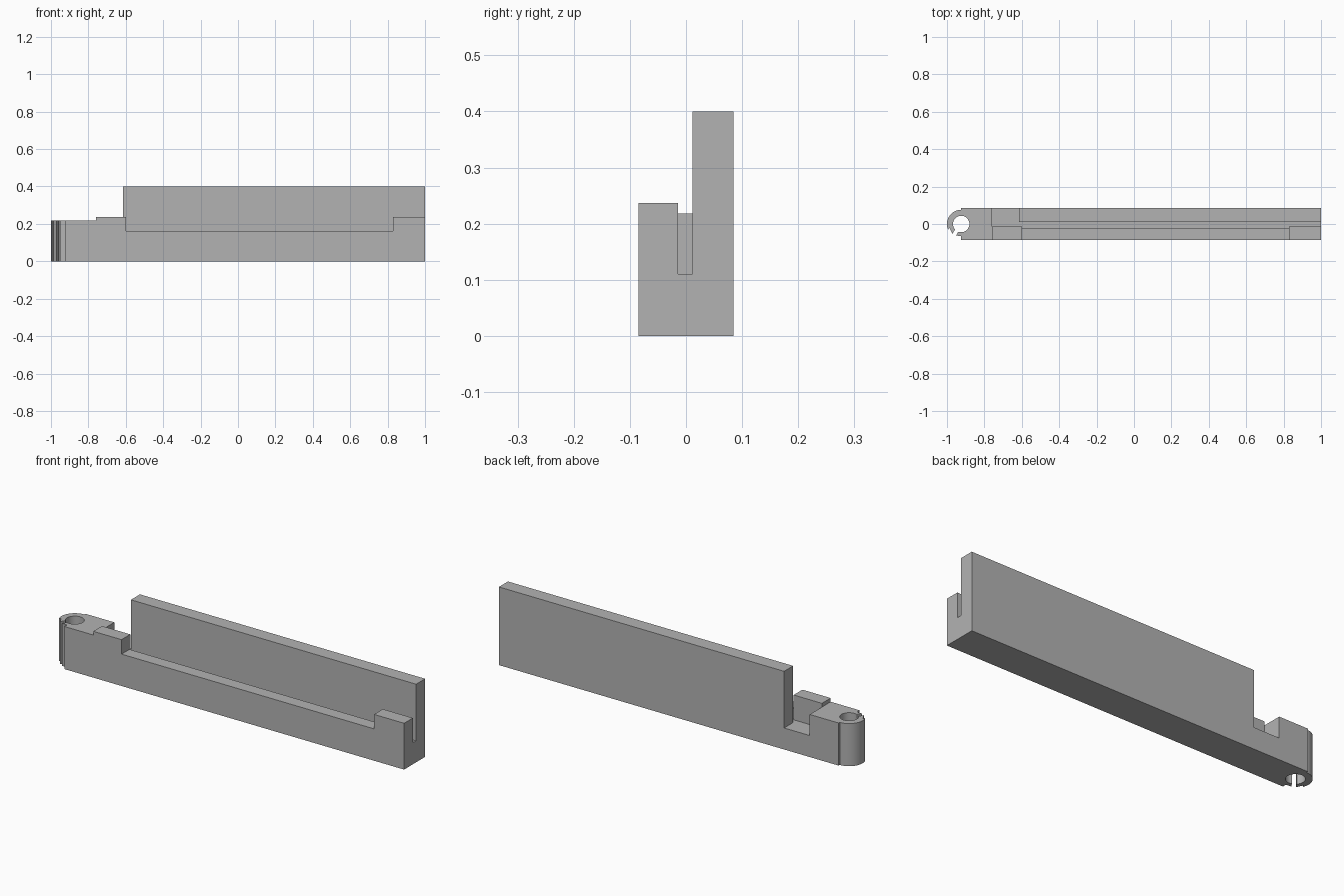
import bpy
import bmesh
from math import sin, cos, radians

default_cube = bpy.data.objects.get("Cube")
if default_cube:
    bpy.data.objects.remove(default_cube, do_unlink=True)

grey = bpy.data.materials.new("plain_grey")
grey.use_nodes = True
colour = (0.45, 0.45, 0.45, 1)
grey.diffuse_color = colour
grey.node_tree.nodes["Principled BSDF"].inputs["Base Color"].default_value = colour


def prism(name, outline, bottom, top):
    """Extrude a closed plan outline between two heights."""
    bm = bmesh.new()
    face = bm.faces.new([bm.verts.new((x, y, bottom)) for x, y in outline])
    lifted = bmesh.ops.extrude_face_region(bm, geom=[face])["geom"]
    verts = [v for v in lifted if isinstance(v, bmesh.types.BMVert)]
    bmesh.ops.translate(bm, verts=verts, vec=(0, 0, top - bottom))
    bmesh.ops.recalc_face_normals(bm, faces=bm.faces)
    mesh = bpy.data.meshes.new(name)
    bm.to_mesh(mesh)
    bm.free()
    mesh.materials.append(grey)
    obj = bpy.data.objects.new(name, mesh)
    bpy.context.collection.objects.link(obj)
    return obj


def arc(radius, start, end, steps):
    """Points around the hinge centre, angles in degrees."""
    angles = [radians(start + (end - start) * i / steps) for i in range(steps + 1)]
    return [(HINGE_X + radius * cos(a), radius * sin(a)) for a in angles]


HINGE_X = -0.924
HALF = 0.085      # half thickness of the bar
FLOOR = 0.11      # slot floor
SLOT_FRONT, SLOT_BACK = -0.014, 0.012
HIGH = 0.6        # above everything

# Plan outline: straight bar ending in an open hinge clip
outline = [(1, -HALF), (1, HALF), (HINGE_X, HALF)]
outline += arc(0.076, 90, 203, 24)
outline += [(-0.987, -0.021), (-0.971, -0.053)]
outline += arc(0.044, 222, -110, 40)
outline += [(-0.952, -0.062), (HINGE_X, -0.064), (HINGE_X, -HALF)]
body = prism("hinged_slotted_bar", outline, 0, 0.4)

# Removed blocks: x range, y range, lower height
cuts = {
    "hinge_top": (-1.2, -0.76, -0.2, 0.2, 0.218),
    "front_top": (-0.8, 1.1, -0.2, SLOT_BACK, 0.237),
    "long_slot": (-0.76, 1.1, SLOT_FRONT, SLOT_BACK, FLOOR),
    "front_ledge": (-0.6, 0.83, -0.2, 0, 0.163),
    "slot_relief": (-0.6, 0.83, -0.021, 0, FLOOR),
    "back_notch": (-0.76, -0.615, 0, 0.2, FLOOR),
}

bpy.ops.object.select_all(action="DESELECT")
bpy.context.view_layer.objects.active = body
body.select_set(True)
for name, (x0, x1, y0, y1, low) in cuts.items():
    cutter = prism(name, [(x0, y0), (x1, y0), (x1, y1), (x0, y1)], low, HIGH)
    cutter.hide_render = True
    mod = body.modifiers.new(name, "BOOLEAN")
    mod.operation = "DIFFERENCE"
    mod.solver = "EXACT"
    mod.object = cutter
    bpy.ops.object.modifier_apply(modifier=mod.name)
    bpy.data.objects.remove(cutter, do_unlink=True)

bpy.ops.object.shade_smooth_by_angle(angle=radians(30))
